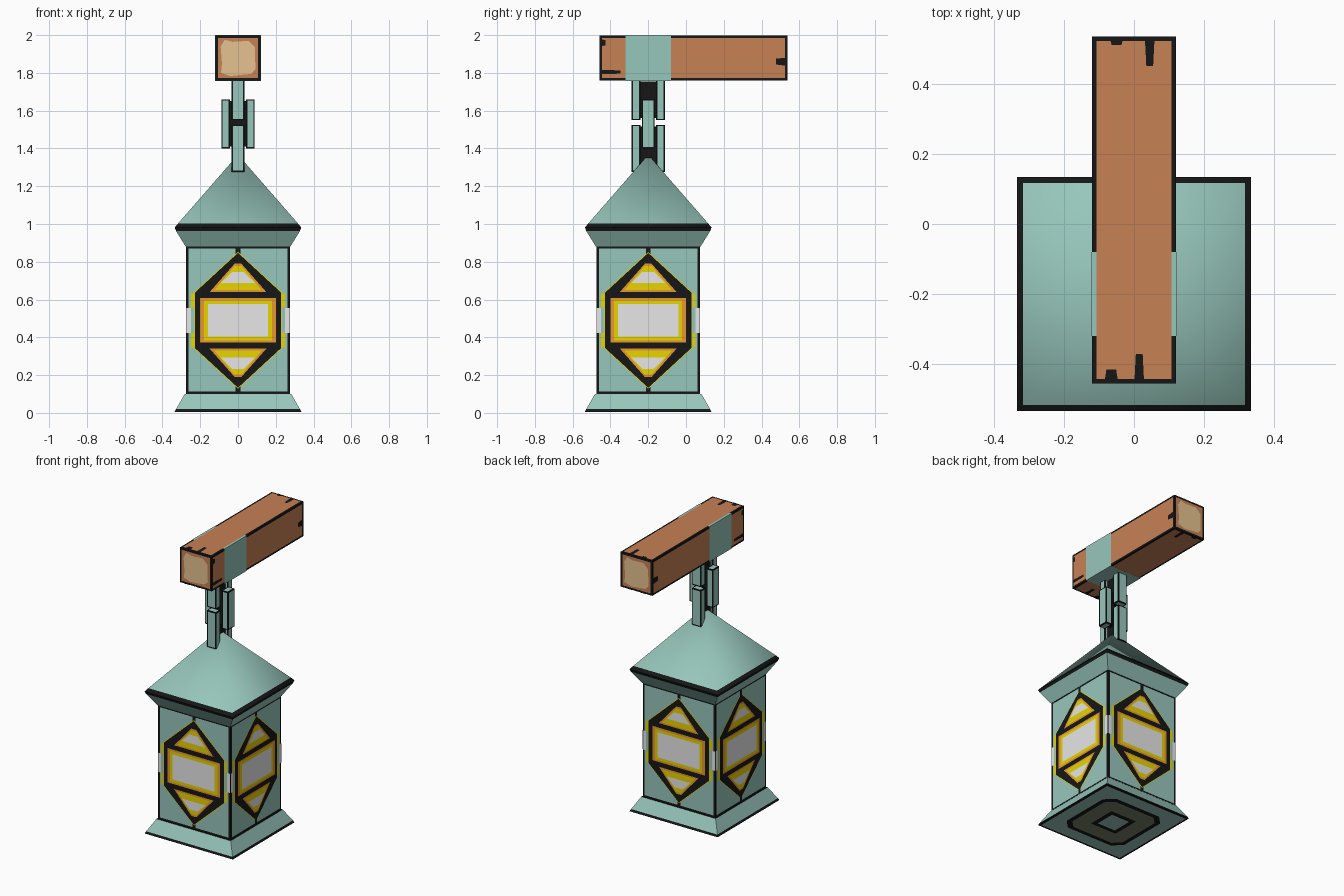
import bpy
from mathutils import Vector

if "Cube" in bpy.data.objects:
    bpy.data.objects.remove(bpy.data.objects["Cube"])

# ---- flat colours -------------------------------------------------------
COLOURS = {
    "teal": (0.31, 0.57, 0.50), "black": (0.008, 0.008, 0.008),
    "brown": (0.57, 0.22, 0.09), "cream": (0.88, 0.60, 0.31),
    "white": (0.95, 0.95, 0.95), "yellow": (0.93, 0.77, 0.0),
    "orange": (0.93, 0.36, 0.03), "olive": (0.17, 0.21, 0.13),
}
MATS = {}
for name, c in COLOURS.items():
    MATS[name] = bpy.data.materials.new(name)
    MATS[name].diffuse_color = (*c, 1)

CY = -0.2        # lantern axis in y
STEP = 0.0012    # spacing between painted layers


def build(name, faces, smooth=False):
    """Make an object from [(points, colour)], sharing equal corners."""
    index, verts, polys = {}, [], []
    for pts, _ in faces:
        ids = []
        for p in pts:
            key = tuple(round(a, 5) for a in p)
            if key not in index:
                index[key] = len(verts)
                verts.append(key)
            if index[key] not in ids:
                ids.append(index[key])
        polys.append(ids)
    me = bpy.data.meshes.new(name)
    me.from_pydata(verts, [], polys)
    used = sorted({c for _, c in faces})
    for c in used:
        me.materials.append(MATS[c])
    for poly, (_, c) in zip(me.polygons, faces):
        poly.material_index = used.index(c)
        poly.use_smooth = smooth
    ob = bpy.data.objects.new(name, me)
    bpy.context.collection.objects.link(ob)
    return ob


def plate(origin, u, v, pts, layer):
    """2D outline placed on a plane, lifted by its layer."""
    n = u.cross(v)
    return [origin + u * a + v * b + n * STEP * layer for a, b in pts]


def rect(a, b, cu=0.0, cv=0.0):
    return [(cu - a, cv - b), (cu + a, cv - b), (cu + a, cv + b), (cu - a, cv + b)]


def octagon(a, cut):
    k = a - cut
    return [(-k, -a), (k, -a), (a, -k), (a, k), (k, a), (-k, a), (-a, k), (-a, -k)]


def box_sides(lo, hi):
    """Yield axis, sign, face centre, u, v and half sizes of each box side."""
    lo, hi = Vector(lo), Vector(hi)
    mid, half = (lo + hi) / 2, (hi - lo) / 2
    for i in range(3):
        j, k = (i + 1) % 3, (i + 2) % 3
        for s in (-1, 1):
            e = [Vector((1, 0, 0)), Vector((0, 1, 0)), Vector((0, 0, 1))]
            yield i, s, mid + e[i] * half[i] * s, e[j], e[k] * s, half[j], half[k]


def box_faces(lo, hi, colour, border=0.0):
    """Box, optionally with a black outline along every edge."""
    faces = []
    for _, _, o, u, v, a, b in box_sides(lo, hi):
        faces.append((plate(o, u, v, rect(a, b), 0), "black" if border else colour))
        if border:
            faces.append((plate(o, u, v, rect(a - border, b - border), 1), colour))
    return faces


def square_loft(rings, colours, bottom=None, top=None):
    """Four sided loft through (half width, z) rings."""
    def ring(h, z):
        return [Vector((x * h, CY + y * h, z)) for x, y in ((-1, -1), (1, -1), (1, 1), (-1, 1))]
    loops = [ring(*r) for r in rings]
    faces = []
    for lo, hi, c in zip(loops, loops[1:], colours):
        for i in range(4):
            j = (i + 1) % 4
            faces.append(([lo[i], lo[j], hi[j], hi[i]], c))
    if bottom:
        faces.append((loops[0][::-1], bottom))
    if top:
        faces.append((loops[-1], top))
    return faces


# ---- lantern base with painted underside --------------------------------
base = square_loft([(0.335, 0.006), (0.328, 0.02), (0.282, 0.1)],
                   ["black", "teal"], bottom="black", top="black")
under = (Vector((0, CY, 0.006)), Vector((1, 0, 0)), Vector((0, -1, 0)))
for layer, (pts, c) in enumerate([(rect(0.32, 0.32), "teal"),
                                  (octagon(0.235, 0.06), "black"),
                                  (octagon(0.205, 0.05), "olive"),
                                  (rect(0.1, 0.1), "black"),
                                  (rect(0.07, 0.07), "teal")], 1):
    base.append((plate(*under, pts, layer), c))
build("lantern_base", base)

# ---- body ---------------------------------------------------------------
H = 0.275
build("lantern_body", box_faces((-H, CY - H, 0.1), (H, CY + H, 0.885), "teal", 0.014))

# ---- windows, one set per side ------------------------------------------
ZC = 0.49


def hexagon(a, b, tip):
    return [(-a, -b), (0, -tip), (a, -b), (a, b), (0, tip), (-a, b)]


def pane(a0, z0, a1, z1):
    """Upper trapezoid pane."""
    return [(-a0, z0), (a0, z0), (a1, z1), (-a1, z1)]


def flip(pts):
    return [(x, -z) for x, z in reversed(pts)]


art = [(hexagon(0.233, 0.148, 0.362), "yellow", 2),
       (hexagon(0.228, 0.147, 0.357), "black", 3)]
art += [(rect(a, b), c, l) for a, b, c, l in
        ((0.2, 0.118, "orange", 4), (0.18, 0.106, "yellow", 5), (0.16, 0.086, "white", 6))]
for p, c, l in ((pane(0.15, 0.15, 0.018, 0.3), "orange", 4),
                (pane(0.125, 0.16, 0.02, 0.287), "yellow", 5),
                (pane(0.09, 0.198, 0.03, 0.257), "white", 6)):
    art += [(p, c, l), (flip(p), c, l)]
# ribs joining the window tips to the frame
art += [(rect(0.012, 0.03, 0, s * 0.355), "black", 2) for s in (-1, 1)]
# glow spilling onto the corners
for s in (-1, 1):
    art.append((rect(0.012, 0.066, s * 0.262), "white", 2))
    for t in (-1, 1):
        art.append((rect(0.008, 0.038, s * 0.242, t * 0.105), "yellow", 2))
windows = []
for u in (Vector((1, 0, 0)), Vector((0, 1, 0)), Vector((-1, 0, 0)), Vector((0, -1, 0))):
    v = Vector((0, 0, 1))
    o = Vector((0, CY, ZC)) + u.cross(v) * H
    windows += [(plate(o, u, v, p, l), c) for p, c, l in art]
build("windows", windows)

# ---- eave and smooth pyramid roof ---------------------------------------
build("eave", square_loft([(0.277, 0.88), (0.328, 0.963), (0.335, 0.982)],
                          ["teal", "black"], bottom="black"))
build("roof", square_loft([(0.335, 0.982), (0.318, 1.002), (0, 1.367)],
                          ["black", "teal"]), smooth=True)


# ---- chain links --------------------------------------------------------
def link(name, z0, z1, sideways):
    def span(w0, w1, t, a, b):
        if sideways:
            return (w0, CY - t, a), (w1, CY + t, b)
        return (-t, CY + w0, a), (t, CY + w1, b)
    faces = box_faces(*span(-0.045, 0.045, 0.016, z0 + 0.01, z1 - 0.01), "black")
    for w0, w1 in ((-0.088, -0.042), (0.042, 0.088)):
        faces += box_faces(*span(w0, w1, 0.034, z0, z1), "teal", 0.007)
    build(name, faces)


link("lower_link", 1.275, 1.525, False)
link("middle_link", 1.4, 1.66, True)
link("upper_link", 1.55, 1.765, False)

# ---- wooden beam with end grain and cracks ------------------------------
LO, HI = (-0.12, -0.457, 1.76), (0.12, 0.537, 1.999)
beam = box_faces(LO, HI, "brown", 0.013)
grain = [(-0.085, -0.07), (-0.06, -0.092), (0.055, -0.09), (0.09, -0.055), (0.085, 0.03),
         (0.096, 0.07), (0.06, 0.092), (-0.03, 0.085), (-0.08, 0.09), (-0.096, 0.04)]
# cracks: position across, half width, length, beam end
top_cracks = [(0.015, 0.014, 0.085, -1), (-0.065, 0.02, 0.04, -1),
              (0.045, 0.014, 0.085, 1), (-0.05, 0.02, 0.025, 1)]
side_cracks = [(-0.075, 0.012, 0.11, -1), (0.08, 0.02, 0.03, -1), (-0.02, 0.022, 0.06, 1)]
for i, s, o, u, v, a, b in box_sides(LO, HI):
    if i == 1:
        beam.append((plate(o, u, v, grain, 2), "cream"))
        continue
    n = u.cross(v)
    along = Vector((0, 1, 0))
    across = Vector((1, 0, 0)) if i == 2 else Vector((0, 0, 1))
    for c, w, length, end in (top_cracks if i == 2 else side_cracks):
        y0, y1 = end * 0.495, end * (0.497 - length)
        pts = [o + along * y + across * (c + d) + n * STEP * 2
               for y, d in ((y0, -w), (y1, -w * 0.7), (y1, w * 0.7), (y0, w))]
        if (pts[1] - pts[0]).cross(pts[2] - pts[1]).dot(n) < 0:
            pts.reverse()
        beam.append((pts, "black"))
build("beam", beam)

# ---- metal band around the beam -----------------------------------------
build("beam_band", box_faces((-0.122, -0.32, 1.758), (0.122, -0.08, 2.0), "teal"))

for m in bpy.data.materials:
    if m.users and not m.is_grease_pencil:
        m.use_nodes = True
        m.node_tree.nodes["Principled BSDF"].inputs["Base Color"].default_value = m.diffuse_color
